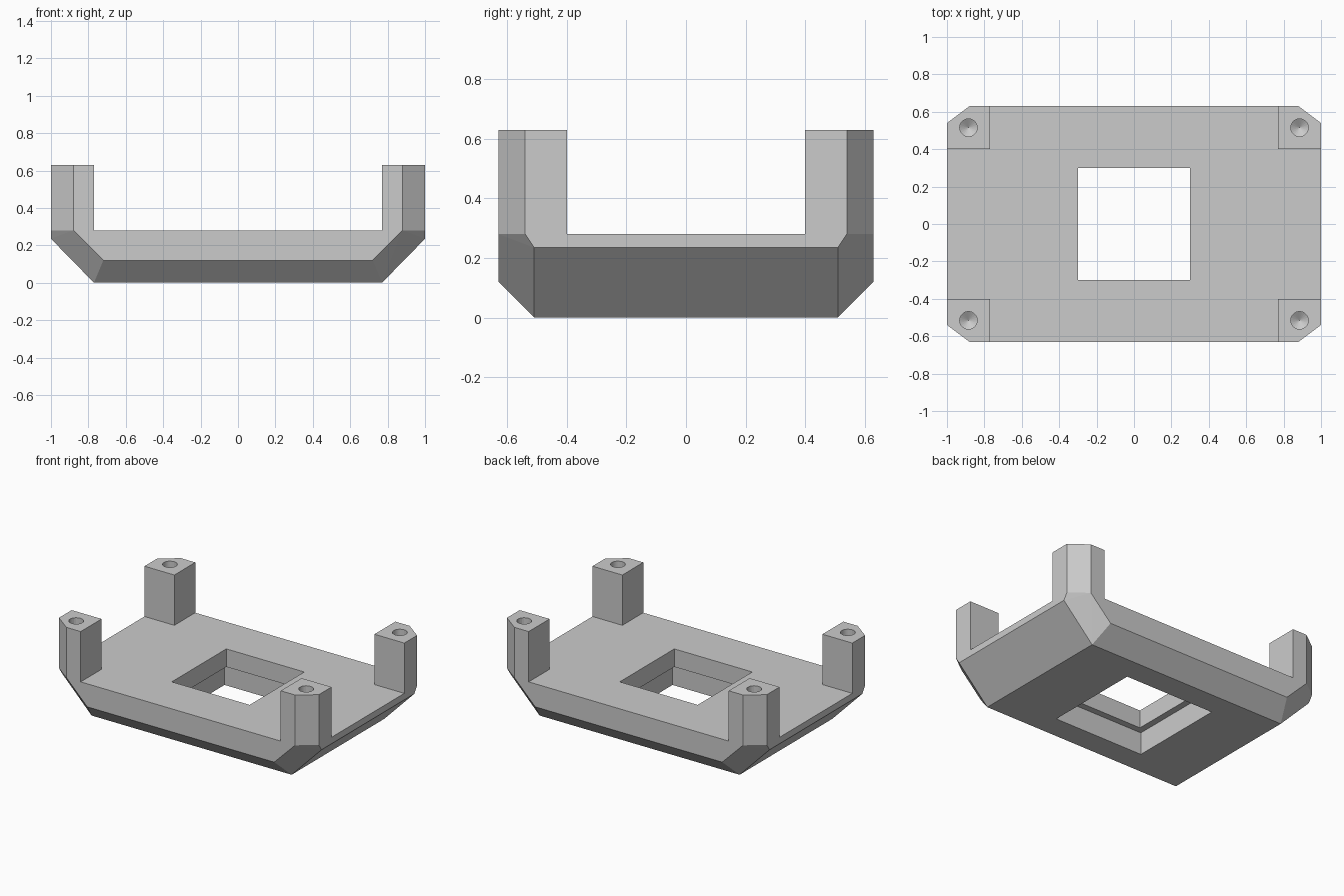
import bpy
import bmesh
from math import cos, sin, tau

if "Cube" in bpy.data.objects:
    bpy.data.objects.remove(bpy.data.objects["Cube"], do_unlink=True)

grey = bpy.data.materials.new("plain grey")
grey.use_nodes = True
colour = (0.6, 0.6, 0.6, 1)
grey.diffuse_color = colour
grey.node_tree.nodes["Principled BSDF"].inputs["Base Color"].default_value = colour

W, D, TOP, FLOOR = 1.0, 0.63, 0.63, 0.28   # half width, half depth, post top, plate top
CUT_X, CUT_Y = 0.88, 0.54                  # where the corner cuts start


def convex(name, points):
    """Solid wrapped tightly around a few corner points."""
    bm = bmesh.new()
    for p in points:
        bm.verts.new(p)
    bmesh.ops.convex_hull(bm, input=bm.verts[:])
    bmesh.ops.dissolve_limit(bm, angle_limit=0.01, verts=bm.verts[:], edges=bm.edges[:])
    bmesh.ops.recalc_face_normals(bm, faces=bm.faces[:])
    mesh = bpy.data.meshes.new(name)
    bm.to_mesh(mesh)
    bm.free()
    mesh.materials.append(grey)
    obj = bpy.data.objects.new(name, mesh)
    bpy.context.collection.objects.link(obj)
    return obj


def prism(name, outline, low, high):
    return convex(name, [(x, y, z) for x, y in outline for z in (low, high)])


def square(half):
    return [(x, y) for x in (-half, half) for y in (-half, half)]


def cut(target, cutter):
    """Subtract the cutter, then discard it."""
    mod = target.modifiers.new("cut", "BOOLEAN")
    mod.operation = "DIFFERENCE"
    mod.solver = "EXACT"
    mod.object = cutter
    bpy.context.view_layer.objects.active = target
    bpy.ops.object.modifier_apply(modifier=mod.name)
    bpy.data.objects.remove(cutter, do_unlink=True)


# Base plate with sloped underside and cut corners
corner = [(CUT_X, D, FLOOR), (W, CUT_Y, FLOOR), (0.72, D, 0.12),
          (W, 0.51, 0.235), (0.77, 0.51, 0)]
plate = convex("base_plate", [(sx * x, sy * y, z) for x, y, z in corner
                              for sx in (-1, 1) for sy in (-1, 1)])

# Square window, with a wider recess underneath
cut(plate, prism("window_cutter", square(0.3), -0.1, 0.4))
cut(plate, prism("recess_cutter", square(0.345), -0.1, 0.155))

# Four corner posts, each with a drilled screw hole
post = [(0.77, 0.4), (W, 0.4), (W, CUT_Y), (CUT_X, D), (0.77, D)]
hole_x, hole_y, radius, sides = 0.885, 0.515, 0.047, 20
for sx, side in ((-1, "right"), (1, "left")):
    for sy, end in ((-1, "front"), (1, "back")):
        leg = prism(f"{end}_{side}_post", [(sx * x, sy * y) for x, y in post], FLOOR, TOP)
        cx, cy = sx * hole_x, sy * hole_y
        ring = [(cx + radius * cos(tau * i / sides), cy + radius * sin(tau * i / sides), z)
                for i in range(sides) for z in (0.38, 0.7)]
        cut(leg, convex("drill_cutter", ring + [(cx, cy, 0.35)]))
